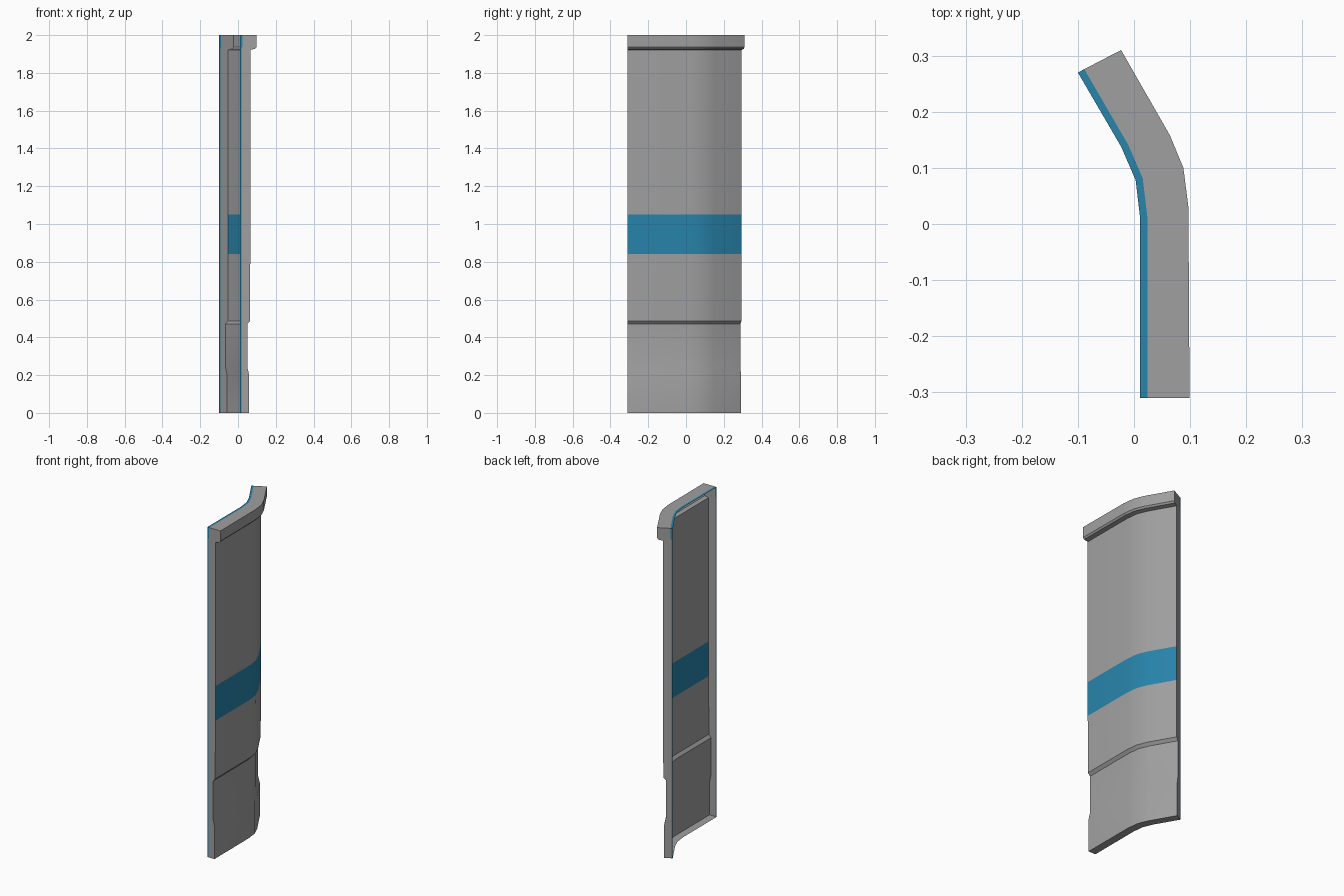
import bpy, bmesh, math

if "Cube" in bpy.data.objects:
    bpy.data.objects.remove(bpy.data.objects["Cube"])

# Plan lines: open back edge and foremost front edge of the top trim
BACK = [(0.011, -0.31), (0.011, 0.01), (0.003, 0.078), (-0.023, 0.138), (-0.1, 0.27)]
FRONT = [(0.099, -0.31), (0.097, 0.03), (0.088, 0.1), (0.064, 0.158), (-0.023, 0.31)]
DEPTH = 0.088

# Side profile: (height, depth from the back edge)
WALL = [(0, 0.048), (0.2, 0.048), (0.245, 0.038), (0.47, 0.038), (0.487, 0.053),
        (0.84, 0.054), (1.05, 0.054), (1.922, 0.054)]
TRIM = [(1.922, 0.054), (1.927, 0.079), (1.937, 0.087), (2.0, DEPTH)]
PROFILE = WALL + TRIM[1:]


def material(name, rgb):
    m = bpy.data.materials.new(name)
    m.diffuse_color = (*rgb, 1)
    m.use_nodes = True
    m.node_tree.nodes["Principled BSDF"].inputs["Base Color"].default_value = m.diffuse_color
    return m


GREY = material("grey", (0.352, 0.352, 0.352))
BLUE = material("blue", (0.021, 0.231, 0.407))


def point(i, depth, z):
    t = depth / DEPTH
    (ax, ay), (bx, by) = BACK[i], FRONT[i]
    return (ax + (bx - ax) * t, ay + (by - ay) * t, z)


def sheet(name, rows, is_blue, flip=False):
    """Skin a grid of points; is_blue(row, column) picks the blue faces."""
    bm = bmesh.new()
    grid = [[bm.verts.new(p) for p in row] for row in rows]
    for r in range(len(grid) - 1):
        for c in range(len(grid[0]) - 1):
            quad = [grid[r][c], grid[r][c + 1], grid[r + 1][c + 1], grid[r + 1][c]]
            f = bm.faces.new(quad[::-1] if flip else quad)
            f.material_index = 1 if is_blue(r, c) else 0
    me = bpy.data.meshes.new(name)
    bm.to_mesh(me)
    bm.free()
    me.materials.append(GREY)
    me.materials.append(BLUE)
    ob = bpy.data.objects.new(name, me)
    bpy.context.collection.objects.link(ob)
    bpy.ops.object.select_all(action='DESELECT')
    ob.select_set(True)
    bpy.context.view_layer.objects.active = ob
    bpy.ops.object.shade_smooth_by_angle(angle=math.radians(30))
    return ob


path = range(len(BACK))

# Front skin with the blue stripe, and the overhanging trim
sheet("wall_panel", [[point(i, d, z) for i in path] for z, d in WALL],
      lambda r, c: WALL[r][0] == 0.84)
sheet("top_trim", [[point(i, d, z) for i in path] for z, d in TRIM], lambda r, c: False)

# End caps with a thin blue line down the back edge
for name, i, flip in (("near_end", 0, False), ("far_end", len(BACK) - 1, True)):
    rows = [[point(i, d, z) for d in (0, 0.012 if z > 1.93 else 0.007, depth)]
            for z, depth in PROFILE]
    sheet(name, rows, lambda r, c: c == 0, flip)

# Top cap with blue back edge, plain bottom cap; the back stays open
sheet("top_cap", [[point(i, d, 2.0) for d in (0, 0.013, DEPTH)] for i in path],
      lambda r, c: c == 0)
sheet("bottom_cap", [[point(i, d, 0) for d in (0, WALL[0][1])] for i in path],
      lambda r, c: False, True)
